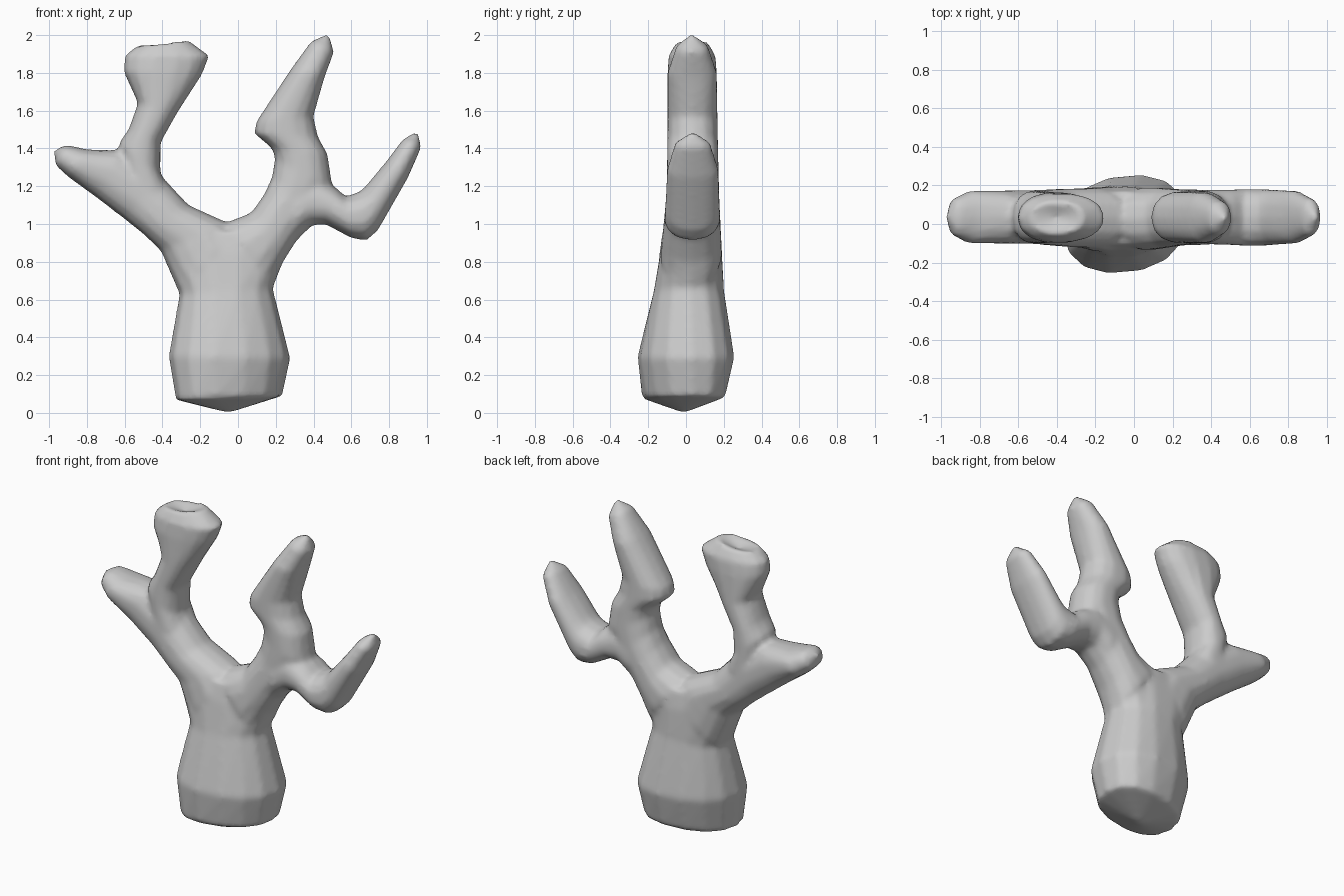
import bpy, bmesh, math

if "Cube" in bpy.data.objects:
    bpy.data.objects.remove(bpy.data.objects["Cube"])

SIDES = 14
# depth profile of the whole plant: (height, front y, back y)
DEPTH = [(0.0, -.21, .19), (.08, -.225, .20), (.3, -.255, .255), (.62, -.178, .205),
         (.9, -.13, .19), (1.15, -.105, .178), (1.5, -.10, .17), (1.8, -.10, .165), (2.0, -.085, .15)]


def depth_at(z):
    for (z0, a0, b0), (z1, a1, b1) in zip(DEPTH, DEPTH[1:]):
        if z <= z1:
            t = max(0, (z - z0) / (z1 - z0))
            return a0 + (a1 - a0) * t, b0 + (b1 - b0) * t
    return DEPTH[-1][1:]


def spow(v, e):
    return math.copysign(abs(v) ** e, v)


def add_limb(bm, stations, tip, start=None, tip_scale=.7):
    """Loft rounded rings between pairs of silhouette points (x, z, x, z)."""
    rings = []
    for i, (ax, az, bx, bz) in enumerate(stations):
        cx, cz = (ax + bx) / 2, (az + bz) / 2
        f, b = depth_at(cz)
        cy, hy = (f + b) / 2, (b - f) / 2
        if i == len(stations) - 1:
            hy *= tip_scale
        skew = .05 * max(0, 1 - cz / .7)      # slight twist of the base
        ring = []
        for k in range(SIDES):
            a = 2 * math.pi * k / SIDES
            c, s = spow(math.cos(a), .88), spow(math.sin(a), .88)
            ring.append(bm.verts.new((cx + (bx - ax) / 2 * c, cy + hy * s + skew * c,
                                      cz + (bz - az) / 2 * c)))
        rings.append(ring)
    for r0, r1 in zip(rings, rings[1:]):
        for k in range(SIDES):
            j = (k + 1) % SIDES
            bm.faces.new((r0[k], r0[j], r1[j], r1[k]))
    for ring, p in ((rings[0], start), (rings[-1], tip)):
        if p is None:
            bm.faces.new(ring)
        else:
            y = sum(v.co.y for v in ring) / SIDES
            apex = bm.verts.new((p[0], y, p[1]))
            for k in range(SIDES):
                bm.faces.new((ring[k], ring[(k + 1) % SIDES], apex))


bm = bmesh.new()
# trunk
add_limb(bm, [(-.33, .07, .235, .09), (-.368, .3, .278, .29), (-.31, .63, .185, .66),
              (-.41, .86, .25, .83), (-.36, .96, .18, .96)],
         None, start=(-.05, .0), tip_scale=.9)
# left limb
add_limb(bm, [(-.31, .63, -.02, .98), (-.41, .86, -.06, 1.01), (-.5, .945, -.26, 1.10),
              (-.6, 1.025, -.41, 1.26), (-.75, 1.14, -.62, 1.39), (-.9, 1.25, -.80, 1.395),
              (-.965, 1.31, -.91, 1.42)], (-.975, 1.39))
# left upward branch with a two-lobed end
add_limb(bm, [(-.6, 1.2, -.36, 1.18), (-.63, 1.43, -.41, 1.27), (-.58, 1.5, -.41, 1.43),
              (-.53, 1.64, -.32, 1.59), (-.608, 1.81, -.19, 1.79), (-.6, 1.89, -.15, 1.89),
              (-.535, 1.945, -.265, 1.975)], (-.39, 1.92))
# right limb
add_limb(bm, [(-.06, 1.01, .19, .68), (.07, 1.06, .24, .8), (.14, 1.16, .31, .91),
              (.18, 1.25, .42, 1.02), (.195, 1.35, .50, 1.2), (.18, 1.4, .475, 1.37),
              (.085, 1.48, .425, 1.46), (.095, 1.54, .40, 1.57), (.28, 1.82, .46, 1.78),
              (.385, 1.965, .508, 1.91)], (.48, 2.01))
# right bent branch
add_limb(bm, [(.3, 1.2, .31, .93), (.42, 1.25, .38, .99), (.52, 1.19, .46, 1.0),
              (.57, 1.145, .60, .925), (.65, 1.175, .68, .912), (.675, 1.2, .74, .965),
              (.78, 1.325, .90, 1.245), (.87, 1.445, .97, 1.405)], (.95, 1.495))
bmesh.ops.recalc_face_normals(bm, faces=bm.faces)

mesh = bpy.data.meshes.new("branching_coral")
bm.to_mesh(mesh)
bm.free()
obj = bpy.data.objects.new("branching_coral", mesh)
bpy.context.collection.objects.link(obj)

# fuse limbs into one skin and soften the joins
rem = obj.modifiers.new("fuse", 'REMESH')
rem.mode = 'VOXEL'
rem.voxel_size = .018
rem.use_smooth_shade = True
sm = obj.modifiers.new("soften", 'SMOOTH')
sm.factor = .5
sm.iterations = 4
for p in mesh.polygons:
    p.use_smooth = True
